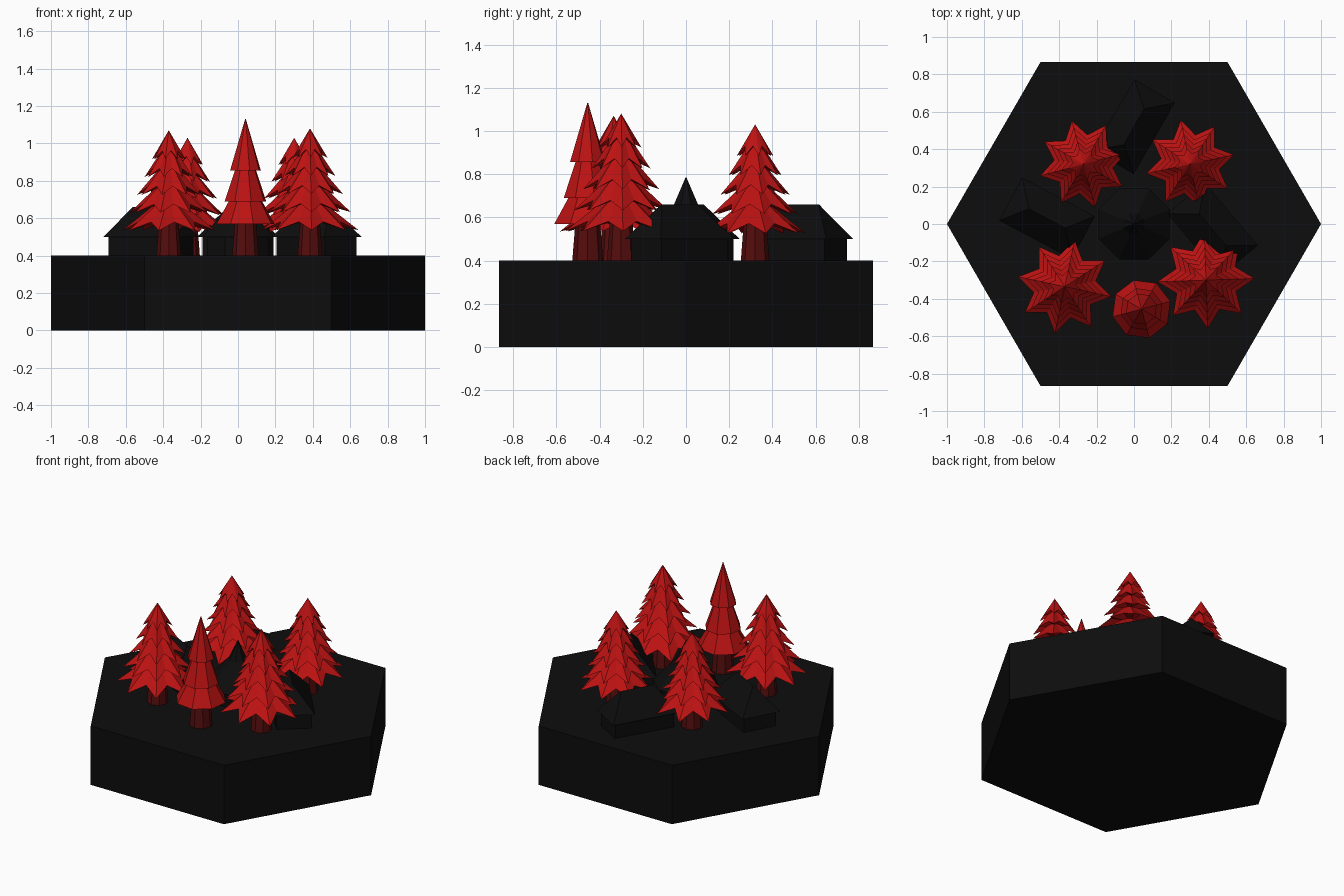
import bpy, bmesh, math
from mathutils import Matrix

cube = bpy.data.objects.get("Cube")
if cube:
    bpy.data.objects.remove(cube, do_unlink=True)

GROUND = 0.4


def material(name, color):
    m = bpy.data.materials.new(name)
    m.use_nodes = True
    rgba = (*color, 1)
    m.diffuse_color = rgba
    m.node_tree.nodes["Principled BSDF"].inputs["Base Color"].default_value = rgba
    return m


black = material("matte black", (0.004, 0.004, 0.004))
red = material("foliage red", (0.5, 0.006, 0.006))
maroon = material("trunk maroon", (0.09, 0.004, 0.004))


def make(name, bm, mat, x=0, y=0, z=0, turn=0):
    bmesh.ops.recalc_face_normals(bm, faces=bm.faces)
    mesh = bpy.data.meshes.new(name)
    bm.to_mesh(mesh)
    bm.free()
    mesh.materials.append(mat)
    ob = bpy.data.objects.new(name, mesh)
    ob.matrix_world = Matrix.Translation((x, y, z)) @ Matrix.Rotation(math.radians(turn), 4, 'Z')
    bpy.context.collection.objects.link(ob)
    return ob


def lathe(bm, rings, sides):
    """Flat-sided solid from (radius, height) rings."""
    loops = []
    for r, z in rings:
        loops.append([bm.verts.new((r * math.cos(math.tau * i / sides),
                                    r * math.sin(math.tau * i / sides), z))
                      for i in range(sides)])
    for a, b in zip(loops, loops[1:]):
        for i in range(sides):
            j = (i + 1) % sides
            bm.faces.new((a[i], a[j], b[j], b[i]))
    bm.faces.new(loops[0])
    bm.faces.new(loops[-1])


def star_tier(bm, radius, tip_z, apex_z, points=8):
    """Pleated cone with drooping tips and raised notches."""
    apex = bm.verts.new((0, 0, apex_z))
    under = bm.verts.new((0, 0, tip_z + 0.3 * (apex_z - tip_z)))
    ring = []
    for i in range(points * 2):
        a = math.pi * i / points
        notch = i % 2
        r = radius * (0.66 if notch else 1)
        z = tip_z + (0.045 if notch else 0)
        ring.append(bm.verts.new((r * math.cos(a), r * math.sin(a), z)))
    for i, v in enumerate(ring):
        w = ring[(i + 1) % len(ring)]
        bm.faces.new((apex, v, w))
        bm.faces.new((under, w, v))


def trunk(name, x, y, radius, height):
    bm = bmesh.new()
    lathe(bm, [(radius * 1.1, 0), (radius * 0.85, height)], 8)
    make(name, bm, maroon, x, y, GROUND)


def star_tree(name, x, y, height, radius, turn):
    trunk(name + "_trunk", x, y, 0.06, 0.2)
    bm = bmesh.new()
    tiers = 5
    for i in range(tiers):
        t = i / (tiers - 1)
        tip = height * (0.2 + 0.57 * t)
        apex = height if i == tiers - 1 else tip + height * 0.3
        star_tier(bm, radius * (1 - 0.64 * t), tip, apex)
    make(name + "_foliage", bm, red, x, y, GROUND, turn)


def hut(name, x, y, turn, length=0.22, width=0.13):
    # Walls
    bm = bmesh.new()
    bmesh.ops.create_cube(bm, size=1)
    for v in bm.verts:
        v.co.x *= 2 * (length - 0.02)
        v.co.y *= 2 * (width - 0.02)
        v.co.z = (v.co.z + 0.5) * 0.11
    make(name + "_walls", bm, black, x, y, GROUND, turn)
    # Hipped roof
    bm = bmesh.new()
    eave = [bm.verts.new((sx * length, sy * width, 0.1))
            for sx, sy in ((-1, -1), (1, -1), (1, 1), (-1, 1))]
    a = bm.verts.new((0.11 - length, 0, 0.26))
    b = bm.verts.new((length - 0.11, 0, 0.26))
    for f in ((eave[0], eave[1], b, a), (eave[2], eave[3], a, b),
              (eave[1], eave[2], b), (eave[3], eave[0], a), eave):
        bm.faces.new(f)
    make(name + "_roof", bm, black, x, y, GROUND, turn)


# Hexagonal base
bm = bmesh.new()
lathe(bm, [(1, 0), (1, GROUND)], 6)
make("hexagon_base", bm, black)

# Huts around a central pavilion
hut("right_hut", -0.465, 0.03, -28)
hut("left_hut", 0.42, -0.03, -50)
hut("back_hut", 0, 0.52, 60, 0.22, 0.125)

bm = bmesh.new()
lathe(bm, [(0.18, 0), (0.18, 0.11)], 8)
make("pavilion_walls", bm, black, 0, 0, GROUND, 22.5)
bm = bmesh.new()
lathe(bm, [(0.205, 0.1), (0.06, 0.26), (0.002, 0.385)], 8)
make("pavilion_roof", bm, black, 0, 0, GROUND, 22.5)

# Pleated trees
star_tree("front_right_tree", -0.37, -0.335, 0.67, 0.255, -12)
star_tree("front_left_tree", 0.385, -0.30, 0.68, 0.26, 2)
star_tree("back_right_tree", -0.27, 0.32, 0.63, 0.24, 15)
star_tree("back_left_tree", 0.30, 0.32, 0.63, 0.24, 12)

# Round layered tree in front
X, Y = 0.04, -0.455
trunk("front_tree_trunk", X, Y, 0.065, 0.2)
bm = bmesh.new()
for rings in ([(0.16, 0.17), (0.07, 0.33)],
              [(0.115, 0.29), (0.05, 0.48)],
              [(0.085, 0.455), (0.002, 0.73)]):
    lathe(bm, rings, 8)
make("front_tree_foliage", bm, red, X, Y, GROUND, 15)
